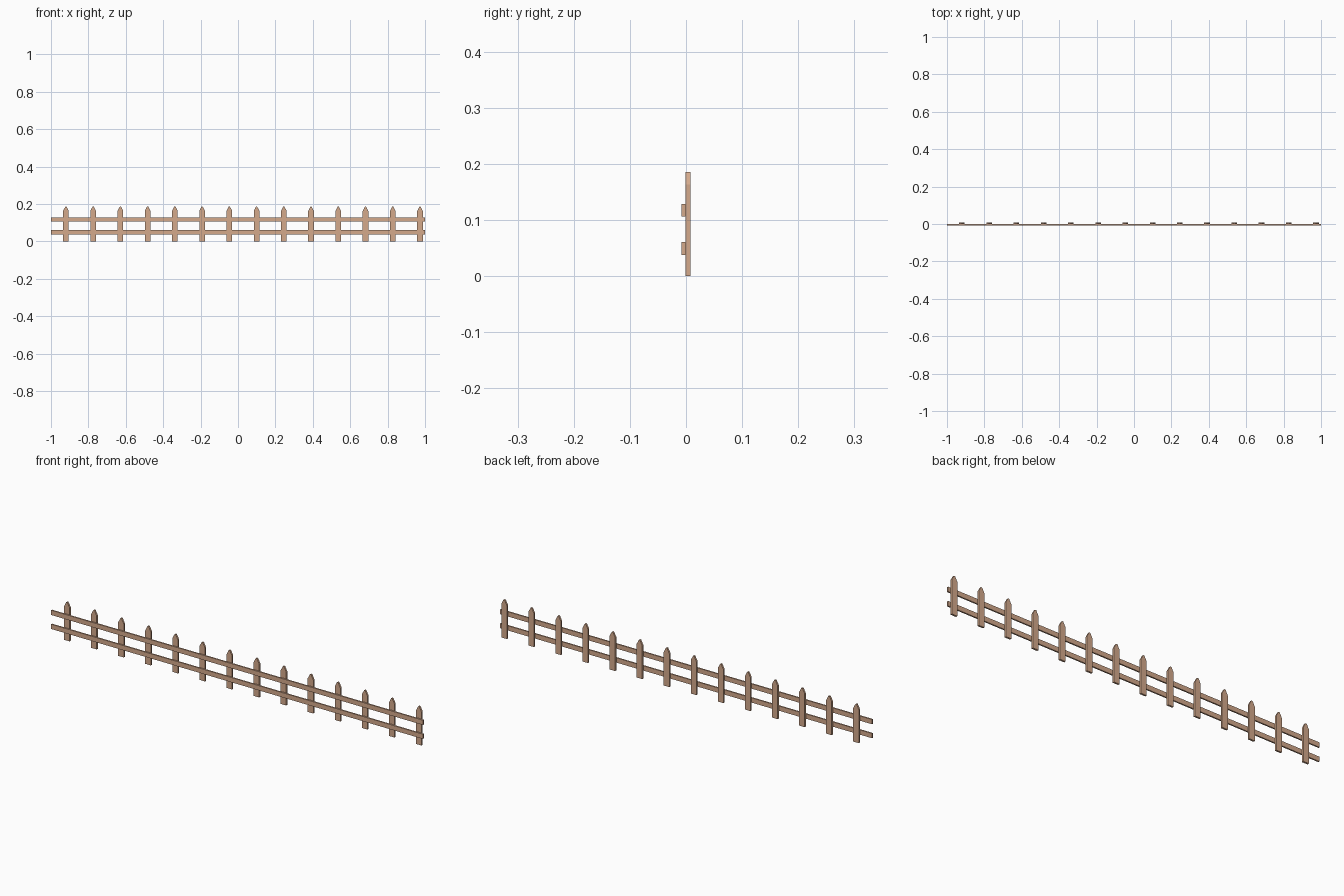
import bpy, bmesh

if "Cube" in bpy.data.objects:
    bpy.data.objects.remove(bpy.data.objects["Cube"])

wood = bpy.data.materials.new("wood")
wood.diffuse_color = (0.66, 0.40, 0.26, 1)
wood.use_nodes = True
wood.node_tree.nodes["Principled BSDF"].inputs["Base Color"].default_value = wood.diffuse_color


def extrude_profile(name, points, y0, y1, x=0.0):
    """Extrude an XZ outline from y0 to y1."""
    bm = bmesh.new()
    face = bm.faces.new([bm.verts.new((px, y0, pz)) for px, pz in points])
    ext = bmesh.ops.extrude_face_region(bm, geom=[face])
    verts = [g for g in ext["geom"] if isinstance(g, bmesh.types.BMVert)]
    bmesh.ops.translate(bm, verts=verts, vec=(0, y1 - y0, 0))
    bmesh.ops.recalc_face_normals(bm, faces=bm.faces)
    mesh = bpy.data.meshes.new(name)
    bm.to_mesh(mesh)
    bm.free()
    mesh.materials.append(wood)
    obj = bpy.data.objects.new(name, mesh)
    obj.location.x = x
    bpy.context.collection.objects.link(obj)
    return obj


# Pickets with pointed, slightly blunted tops
W, SHOULDER, TOP = 0.015, 0.163, 0.186
picket = [(-W, 0), (W, 0), (W, SHOULDER), (0.003, TOP), (-0.003, TOP), (-W, SHOULDER)]
FIRST, LAST, COUNT = -0.92, 0.973, 14
for i in range(COUNT):
    x = FIRST + (LAST - FIRST) * i / (COUNT - 1)
    extrude_profile(f"picket_{i + 1}", picket, -0.001, 0.008, x)

# Horizontal rails along the front
for name, z0, z1 in (("lower_rail", 0.038, 0.061), ("upper_rail", 0.106, 0.129)):
    extrude_profile(name, [(-1, z0), (1, z0), (1, z1), (-1, z1)], -0.008, -0.001)
